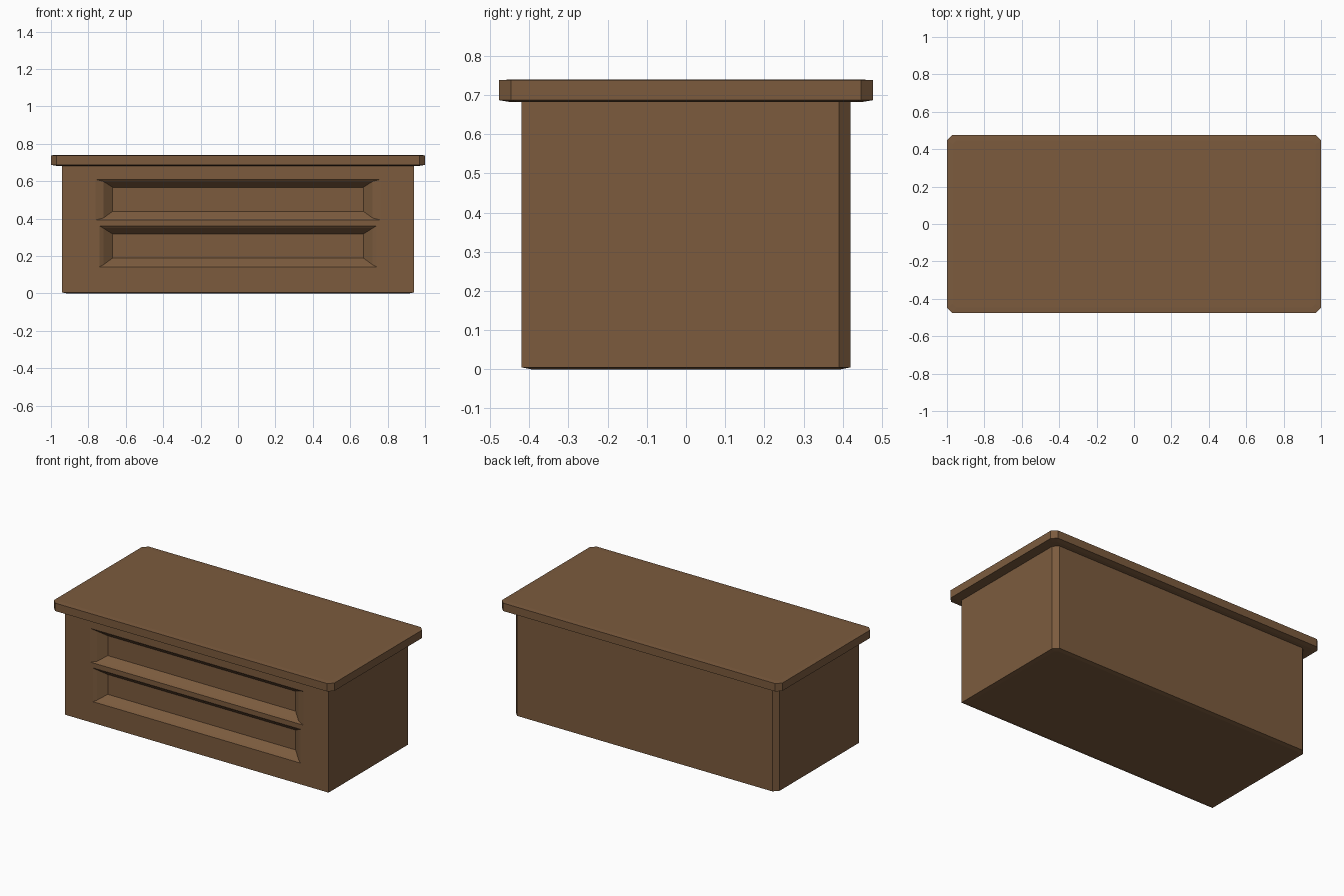
import bpy, bmesh

if "Cube" in bpy.data.objects:
    bpy.data.objects.remove(bpy.data.objects["Cube"])

wood = bpy.data.materials.new("brown wood")
wood.diffuse_color = (0.2, 0.105, 0.048, 1)
wood.use_nodes = True
wood.node_tree.nodes["Principled BSDF"].inputs["Base Color"].default_value = wood.diffuse_color


def loft(name, rings):
    """Closed solid through matching rings of points."""
    bm = bmesh.new()
    loops = [[bm.verts.new(p) for p in ring] for ring in rings]
    n = len(loops[0])
    for a, b in zip(loops, loops[1:]):
        for i in range(n):
            j = (i + 1) % n
            bm.faces.new((a[i], a[j], b[j], b[i]))
    bm.faces.new(loops[0][::-1])
    bm.faces.new(loops[-1])
    bmesh.ops.recalc_face_normals(bm, faces=bm.faces)
    mesh = bpy.data.meshes.new(name)
    bm.to_mesh(mesh)
    bm.free()
    mesh.materials.append(wood)
    ob = bpy.data.objects.new(name, mesh)
    bpy.context.collection.objects.link(ob)
    return ob


def plan(x, y, z, back, front):
    """Rectangle in plan with cut corners at the back and optionally the front."""
    pts = [(x, y - back), (x - back, y), (-x + back, y), (-x, y - back)]
    if front:
        pts += [(-x, -y + front), (-x + front, -y), (x - front, -y), (x, -y + front)]
    else:
        pts += [(-x, -y), (x, -y)]
    return [(px, py, z) for px, py in pts]


# Cabinet body: cut rear corners, barely relieved underside
body = loft("cabinet_body", [
    plan(0.915, 0.395, 0, 0.02, 0),
    plan(0.94, 0.42, 0.005, 0.03, 0),
    plan(0.94, 0.42, 0.69, 0.03, 0)])

# Table top: overhanging slab with four cut corners
loft("table_top", [
    plan(0.97, 0.447, 0.682, 0.02, 0.02),
    plan(1.0, 0.477, 0.687, 0.03, 0.03),
    plan(1.0, 0.477, 0.738, 0.03, 0.03),
    plan(0.97, 0.447, 0.74, 0.02, 0.02)])


def recess(name, rim, z0, z1):
    """Cut a stepped, sloping drawer recess into the front."""
    def rect(x, y, a, b):
        return [(-x, y, a), (x, y, a), (x, y, b), (-x, y, b)]
    zc = (z0 + z1) / 2
    cutter = loft(name, [
        rect(rim, -0.47, z0, z1),
        rect(rim, -0.42, z0, z1),
        rect(0.72, -0.41, zc - 0.098, zc + 0.098),
        rect(0.67, -0.37, zc - 0.062, zc + 0.066)])
    mod = body.modifiers.new(name, "BOOLEAN")
    mod.operation = "DIFFERENCE"
    mod.solver = "EXACT"
    mod.object = cutter
    bpy.context.view_layer.objects.active = body
    bpy.ops.object.modifier_apply(modifier=name)
    bpy.data.objects.remove(cutter)


# Upper and lower drawer fronts
recess("upper_drawer_recess", 0.762, 0.392, 0.61)
recess("lower_drawer_recess", 0.74, 0.142, 0.36)
